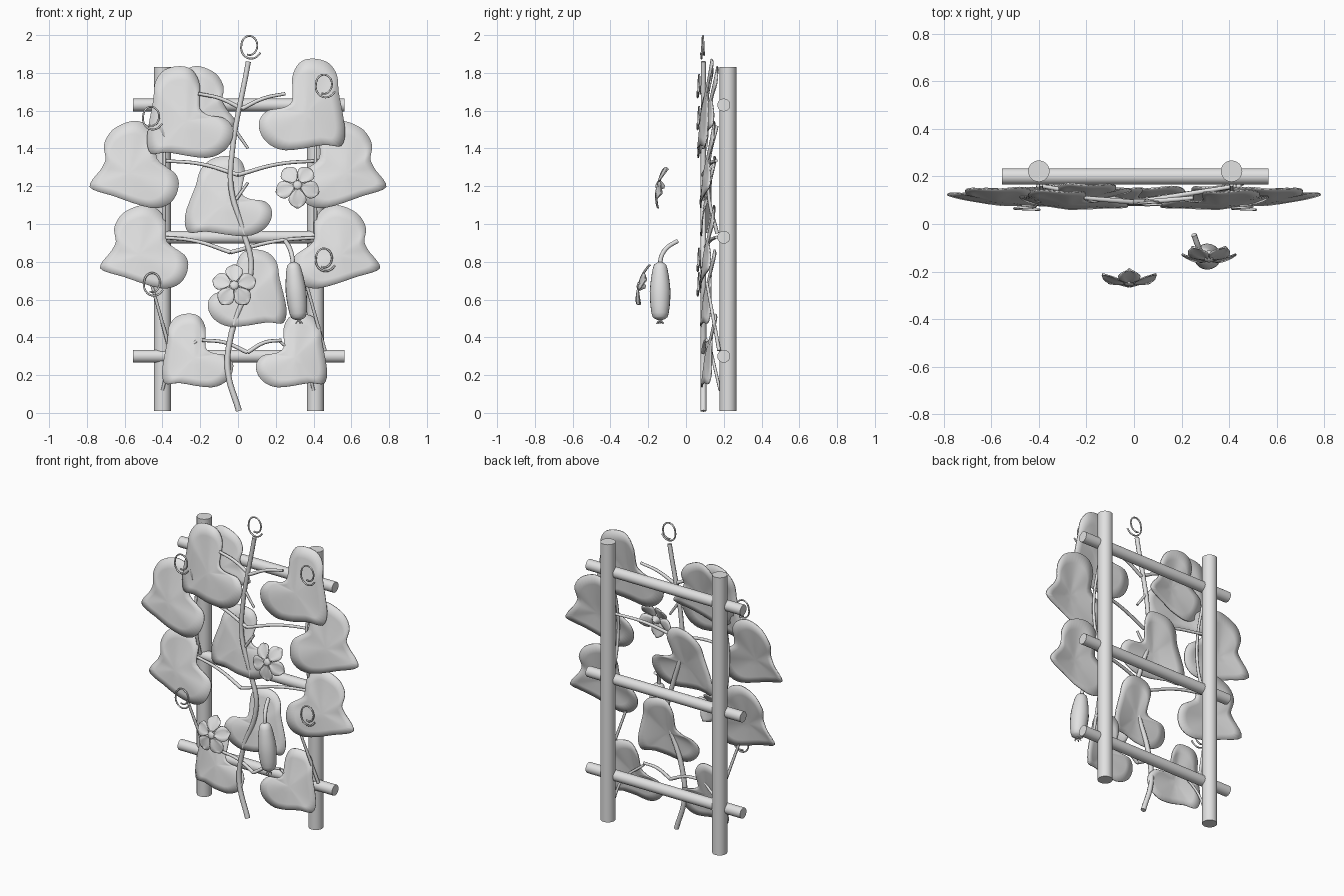
import bpy, bmesh, math
from mathutils import Vector, Matrix

if "Cube" in bpy.data.objects:
    bpy.data.objects.remove(bpy.data.objects["Cube"])

grey = bpy.data.materials.new("plain_grey")
grey.diffuse_color = (0.75, 0.75, 0.75, 1)
grey.use_nodes = True
grey.node_tree.nodes["Principled BSDF"].inputs["Base Color"].default_value = grey.diffuse_color


def finish(ob):
    ob.data.materials.append(grey)
    bpy.ops.object.select_all(action='DESELECT')
    ob.select_set(True)
    bpy.context.view_layer.objects.active = ob
    bpy.ops.object.shade_smooth_by_angle(angle=math.radians(40))


def from_bmesh(name, bm, thickness=0):
    bmesh.ops.recalc_face_normals(bm, faces=bm.faces)
    me = bpy.data.meshes.new(name)
    bm.to_mesh(me)
    bm.free()
    ob = bpy.data.objects.new(name, me)
    bpy.context.collection.objects.link(ob)
    if thickness:
        mod = ob.modifiers.new("thickness", 'SOLIDIFY')
        mod.thickness = thickness
        mod.offset = 0
    finish(ob)


def rod(name, centre, length, radius, rotation=(0, 0, 0)):
    bpy.ops.mesh.primitive_cylinder_add(vertices=24, radius=radius, depth=length,
                                        location=centre, rotation=rotation)
    bpy.context.object.name = name
    finish(bpy.context.object)


def tube(name, points, radius, taper=1.0):
    cu = bpy.data.curves.new(name, 'CURVE')
    cu.dimensions = '3D'
    cu.bevel_depth = radius
    cu.bevel_resolution = 2
    cu.resolution_u = 6
    cu.use_fill_caps = True
    sp = cu.splines.new('BEZIER')
    sp.bezier_points.add(len(points) - 1)
    for i, (bp, p) in enumerate(zip(sp.bezier_points, points)):
        bp.co = p
        bp.handle_left_type = bp.handle_right_type = 'AUTO'
        bp.radius = 1 + (taper - 1) * i / (len(points) - 1)
    cu.materials.append(grey)
    bpy.context.collection.objects.link(bpy.data.objects.new(name, cu))


# Trellis frame
for x in (-0.4, 0.41):
    rod("post", (x, 0.222, 0.92), 1.82, 0.045)
for z in (0.3, 0.93, 1.63):
    rod("rail", (0.005, 0.2, z), 1.12, 0.034, (0, math.pi / 2, 0))

# Main vine
stem = [(0.005, 0.01), (-0.055, 0.23), (-0.035, 0.42), (0.07, 0.77),
        (0.025, 0.97), (-0.035, 1.18), (-0.035, 1.34), (0.055, 1.86)]
tube("main_vine", [(x, 0.092, z) for x, z in stem], 0.016, 0.85)


# Side branches in pairs: from a node on the vine to an end on each side, sagging between
def branch_pair(node_x, node_z, end_x, end_z, end_y, bow):
    for side in (-1, 1):
        a = Vector((node_x, 0.09, node_z))
        b = Vector((side * end_x + 0.02, end_y, end_z))
        mid = (a + b) / 2 + Vector((0, 0, bow))
        tube("side_branch", [a, mid, b], 0.011, 0.8)


branch_pair(0.02, 1.61, 0.23, 1.69, 0.11, 0.015)
branch_pair(0, 1.26, 0.41, 1.335, 0.16, 0.02)
branch_pair(-0.04, 0.85, 0.43, 0.93, 0.16, 0.02)
branch_pair(0.05, 0.32, 0.21, 0.385, 0.11, 0.02)

# Climbing shoots beside the posts and short stubs on the vine
for side in (-1, 1):
    tube("climbing_shoot", [(side * 0.4 + 0.01, 0.165 - 0.05 * math.sin(t * math.pi),
                             0.95 + 0.57 * t) for t in (0, 0.33, 0.67, 1)], 0.01, 0.8)
    tube("slanted_shoot", [(side * 0.41 + 0.05 - 0.1 * t, 0.175 - 0.065 * t, 0.33 + 0.36 * t)
                           for t in (0, 0.5, 1)], 0.01, 0.8)
    tube("low_shoot", [(side * 0.4, 0.18, 0.12), (side * 0.36, 0.15, 0.25),
                       (side * 0.22, 0.12, 0.38)], 0.008)
for z, drop in ((1.49, -0.05), (1.13, 0.05)):
    tube("stub", [(-0.01 + 0.035 * t, 0.092, z + drop * t) for t in (0, 1, 1.8)], 0.009, 0.8)

# Leaves: two outlines in a unit box, tip at lower left, lobes up and to the right
upright = [(.04, .05), (0, .25), (.07, .63), (.09, .82), (.2, .96), (.39, 1), (.53, .95),
           (.61, .79), (.61, .54), (.74, .46), (.9, .43), (1, .3), (.93, .11), (.69, 0),
           (.24, .06)]
spread = [(0, .24), (.11, .42), (.18, .56), (.16, .72), (.26, .9), (.48, 1), (.65, .95),
          (.75, .79), (.76, .56), (.96, .4), (1, .24), (.91, .06), (.69, 0), (.26, .14)]


def smooth_loop(pts):
    out, n = [], len(pts)
    for i in range(n):
        a, b, c, d = (Vector(pts[(i + k) % n]) for k in (-1, 0, 1, 2))
        out += [b, (9 * (b + c) - a - d) / 16]
    return out


def leaf(outline, x0, z0, width, height, y, mirror=False, shear=0):
    loop = smooth_loop(smooth_loop(outline))
    mid = Vector((0.45, 0.4))
    bm = bmesh.new()

    def vert(p, t, i):
        u, v = p
        depth = y + 0.08 * (v - 0.5) + 0.09 * max(0, 0.45 - u) * max(0, 1 - v)
        depth += 0.006 * t * t * math.sin(i * math.tau * 5 / len(loop)) - 0.012 * (1 - t)
        u += shear * max(0, v - 0.3)
        u = 1 - u if mirror else u
        return bm.verts.new((x0 + u * width, depth, z0 + v * height))

    centre = vert(mid, 0, 0)
    rings = [[vert(mid.lerp(p, t), t, i) for i, p in enumerate(loop)]
             for t in (0.25, 0.5, 0.75, 1)]
    n = len(loop)
    for i in range(n):
        j = (i + 1) % n
        bm.faces.new((centre, rings[0][i], rings[0][j]))
        for a, b in zip(rings, rings[1:]):
            bm.faces.new((a[i], b[i], b[j], a[j]))
    from_bmesh("leaf", bm, 0.006)


def leaf_pair(outline, x0, z0, width, height, y, shift, lift=0):
    leaf(outline, x0, z0, width, height, y)
    leaf(outline, shift - x0 - width, z0 + lift, width, height, y, True)


leaf_pair(upright, -.48, 1.35, .455, .485, .10, .085, .04)
leaf_pair(spread, -.785, 1.085, .47, .46, .113, 0)
leaf_pair(spread, -.73, .66, .465, .44, .113, .022)
leaf_pair(upright, -.40, .135, .375, .39, .12, .07)
leaf(spread, -.42, 1.43, .41, .405, .13, True)
leaf(upright, -.28, .935, .46, .425, .115, False, .16)
leaf(upright, -.16, .455, .415, .41, .115, True, .05)

# Curled tendrils
for x, z in [(.06, 1.945), (.455, 1.74), (-.46, 1.57), (.455, .82), (-.455, .69)]:
    y = 0.08 if z > 1.9 else 0.06
    path = []
    for i in range(18):
        a = -0.5 - i * 0.45
        r = 0.042 + 0.025 * max(0, 1 - i / 6)
        path.append((x + r * math.cos(a), y + 0.001 * i, z + 1.2 * r * math.sin(a)))
    tube("tendril", path, 0.005)


# Flowers: five petals curving back, a round centre and a small cup behind
def flower(x, y, z, start):
    place = Matrix.Translation((x, y, z)) @ Matrix.Rotation(math.radians(-14), 4, 'X')
    for k in range(5):
        turn = Matrix.Rotation(-math.radians(start + 72 * k), 4, 'Y')
        bm = bmesh.new()
        rows = []
        for i in range(9):
            t = 0.04 + 0.95 * i / 8
            w = 0.047 * math.sin(math.pi * t ** 1.4) ** 0.7
            rows.append([bm.verts.new(place @ turn @ Vector(
                (0.012 + 0.108 * t, 0.03 * t * t - 0.008 * s * s, w * s)))
                for s in (-1, -0.5, 0, 0.5, 1)])
        for a, b in zip(rows, rows[1:]):
            for j in range(4):
                bm.faces.new((a[j], a[j + 1], b[j + 1], b[j]))
        from_bmesh("petal", bm, 0.005)
    bm = bmesh.new()
    bmesh.ops.create_uvsphere(bm, u_segments=16, v_segments=8, radius=0.026,
                              matrix=place @ Matrix.Diagonal((1, 0.6, 1, 1)))
    from_bmesh("flower_centre", bm)
    bm = bmesh.new()
    bmesh.ops.create_cone(bm, cap_ends=True, segments=12, radius1=0.03, radius2=0.008, depth=0.03,
                          matrix=place @ Matrix.Translation((0, 0.018, 0))
                          @ Matrix.Rotation(-math.pi / 2, 4, 'X'))
    from_bmesh("flower_cup", bm)


flower(0.315, -0.145, 1.205, 54)
flower(-0.02, -0.245, 0.675, 18)

# Hanging gourd: a sphere drawn out into a rounded capsule, tilted a little
bm = bmesh.new()
bmesh.ops.create_uvsphere(bm, u_segments=20, v_segments=16, radius=0.055)
for v in bm.verts:
    v.co.z += 0.1 * max(-1, min(1, v.co.z / 0.035))
    if v.co.z > 0:
        v.co.x *= 1 - 1.2 * v.co.z
        v.co.y *= 1 - 1.2 * v.co.z
bm.transform(Matrix.Translation((0.307, -0.137, 0.645)) @ Matrix.Rotation(-0.1, 4, 'Y'))
from_bmesh("gourd", bm)
tube("gourd_stem", [(.291, -.137, .79), (.286, -.13, .83), (.272, -.1, .875), (.252, -.045, .91)],
     0.012)
for k in range(5):
    a = k * math.tau / 5
    tube("gourd_bud", [(.322 + r * math.cos(a), -.137 + r * math.sin(a), .495 - 1.1 * r)
                       for r in (0, .01, .02)], 0.005, 0.6)
